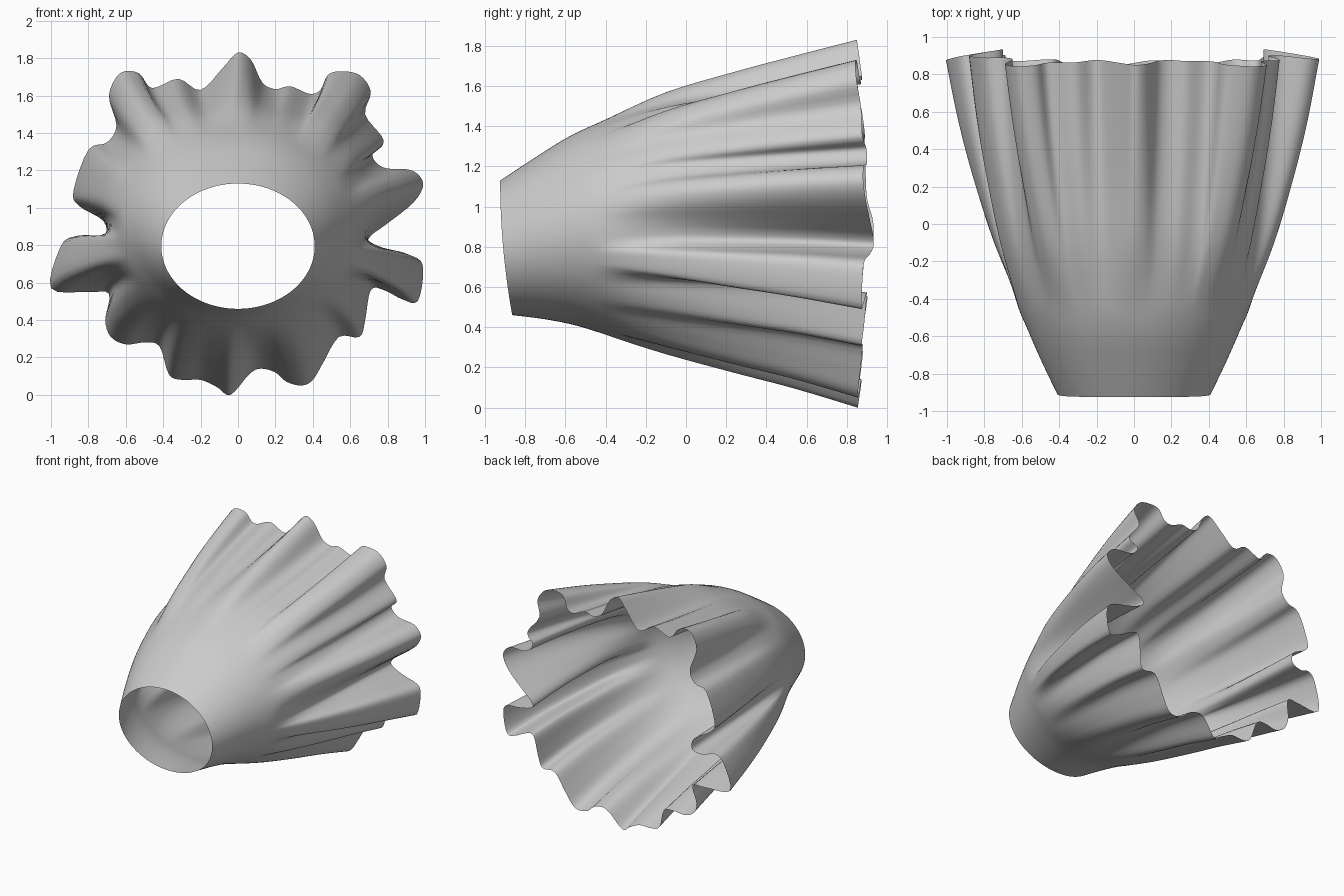
import bpy, bmesh, math
from mathutils import Vector

if "Cube" in bpy.data.objects:
    bpy.data.objects.remove(bpy.data.objects["Cube"])

# Ruffled hem outline (x, z), clockwise from the top
HEM = [(0, 1.83), (.07, 1.79), (.13, 1.67), (.2, 1.635), (.28, 1.65), (.38, 1.61), (.44, 1.63), (.48, 1.71),
       (.55, 1.73), (.65, 1.71), (.71, 1.62), (.68, 1.5), (.77, 1.38), (.77, 1.33), (.72, 1.29), (.74, 1.24),
       (.8, 1.21), (.93, 1.2), (.99, 1.13), (.94, 1.03), (.79, .91), (.71, .85), (.7, .8), (.81, .76),
       (.96, .73), (.99, .65), (.96, .5), (.88, .51), (.78, .56), (.71, .56), (.68, .4), (.65, .31),
       (.54, .31), (.46, .18), (.4, .08), (.34, .05), (.26, .07), (.2, .12), (.12, .14), (.06, .11),
       (-.04, 0), (-.11, .04), (-.2, .08), (-.3, .08), (-.37, .11), (-.42, .26), (-.5, .28), (-.6, .27),
       (-.68, .31), (-.71, .4), (-.69, .54), (-.8, .55), (-1, .57), (-.95, .79), (-.88, .845), (-.8, .82),
       (-.71, .84), (-.72, .93), (-.85, 1.01), (-.88, 1.09), (-.8, 1.31), (-.7, 1.35), (-.65, 1.44),
       (-.69, 1.6), (-.63, 1.72), (-.53, 1.72), (-.46, 1.64), (-.32, 1.69), (-.2, 1.63), (-.08, 1.75)]

# Sections from waist to hem: y, half width, bottom z, top z, pleat strength
SECTIONS = [(-.925, .41, .46, 1.13, 0), (-.75, .492, .44, 1.245, 0), (-.58, .565, .41, 1.35, 0),
            (-.4, .637, .362, 1.43, .03), (-.1, .715, .295, 1.53, .29), (.25, .77, .23, 1.595, .58),
            (.55, .805, .175, 1.645, .8), (.87, .83, .10, 1.70, 1)]


def spline(p, q, r, s, t):
    return [.5 * (2*b + (c-a)*t + (2*a-5*b+4*c-d)*t*t + (3*b-a-3*c+d)*t**3)
            for a, b, c, d in zip(p, q, r, s)]


def ellipse(section, phi):
    _, a, lo, hi, _ = section
    return Vector((a * math.sin(phi), (lo + hi) / 2 + (hi - lo) / 2 * math.cos(phi)))


# Dense closed hem curve
n = len(HEM)
hem = [Vector(spline(*(HEM[(i + k) % n] for k in (-1, 0, 1, 2)), s / 4))
       for i in range(n) for s in range(4)]
N = len(hem)

# Angle of every column, taken from an evenly smoothed hem
smooth = hem[:]
for _ in range(60):
    smooth = [(smooth[i - 1] + smooth[i] + smooth[(i + 1) % N]) / 3 for i in range(N)]
angles = [math.atan2(p.x / .83, (p.y - .9) / .8) for p in smooth]

# Dense rows along the length
rows = []
m = len(SECTIONS)
for i in range(m - 1):
    ctrl = [SECTIONS[min(max(i + k, 0), m - 1)] for k in (-1, 0, 1, 2)]
    rows += [spline(*ctrl, s / 4) for s in range(4)]
rows.append(SECTIONS[-1])

# Skirt: loft from the oval waist into the pleated hem
bm = bmesh.new()
grid = []
for row in rows:
    line = []
    y0 = row[0]
    waist = max(0, (-.3 - y0) / .625)
    flare = max(0, (y0 + .3) / 1.17)
    for phi, h in zip(angles, hem):
        base = ellipse(SECTIONS[-1], phi)
        p = ellipse(row, phi) + (h - base) * row[4]
        dev = (h - Vector((0, .9))).length - (base - Vector((0, .9))).length
        y = y0 + waist * .06 * ((1 - math.cos(phi)) / 2) ** 2
        y += flare * (.045 * math.sin(phi) ** 4 - .15 * dev)
        line.append(bm.verts.new((p.x, y, p.y)))
    grid.append(line)
for a, b in zip(grid, grid[1:]):
    for j in range(N):
        k = (j + 1) % N
        bm.faces.new((a[j], a[k], b[k], b[j]))
for f in bm.faces:
    f.smooth = True
mesh = bpy.data.meshes.new("pleated_skirt")
bm.to_mesh(mesh)
bm.free()
skirt = bpy.data.objects.new("pleated_skirt", mesh)
bpy.context.collection.objects.link(skirt)
